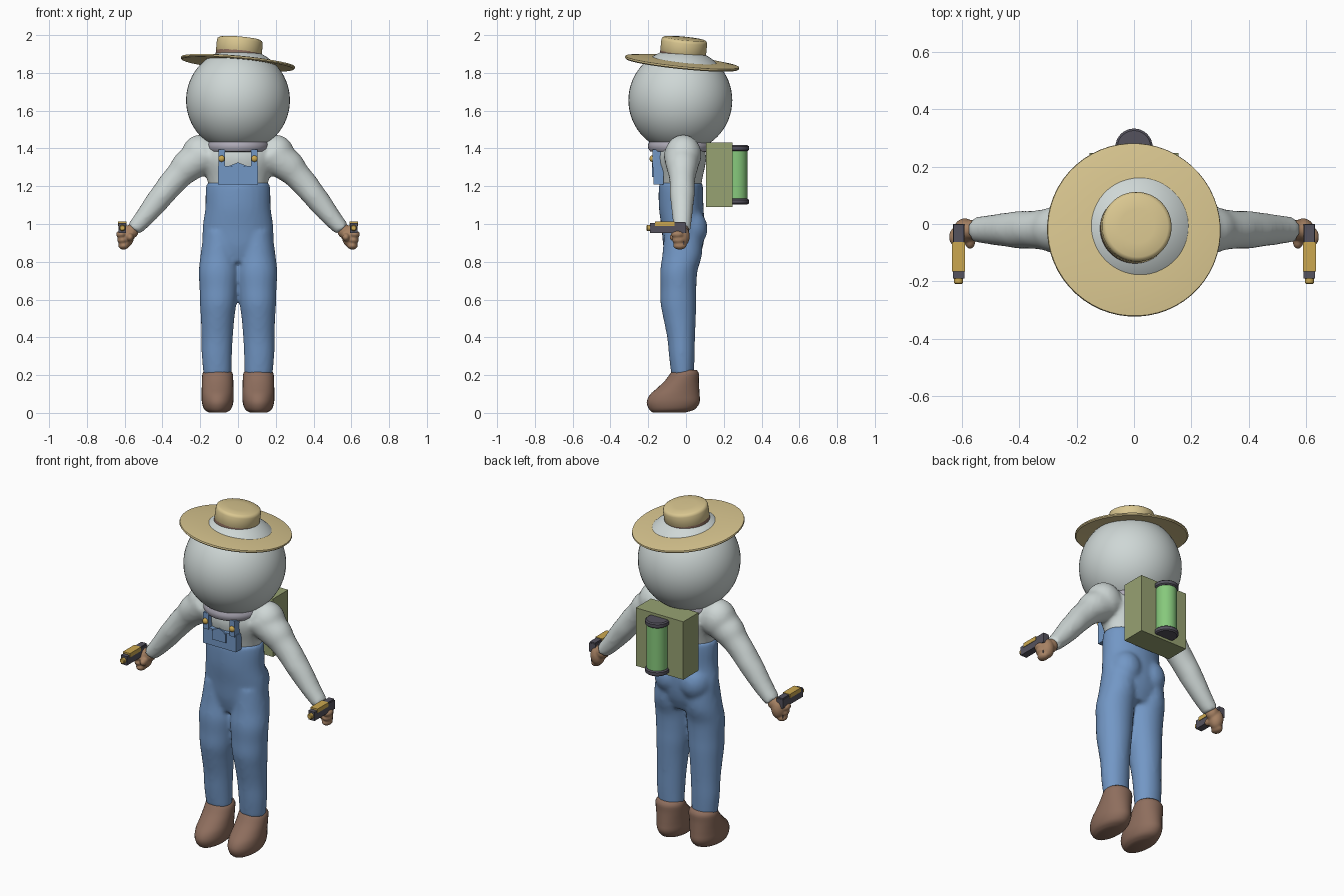
import bpy, bmesh, math
from mathutils import Vector, Matrix

if "Cube" in bpy.data.objects:
    bpy.data.objects.remove(bpy.data.objects["Cube"])

COLORS = {
    "pale_grey": (0.62, 0.68, 0.67), "denim_blue": (0.17, 0.31, 0.56),
    "boot_brown": (0.27, 0.155, 0.11), "skin_tan": (0.38, 0.22, 0.125),
    "straw": (0.70, 0.57, 0.28), "olive": (0.31, 0.36, 0.17),
    "glass_green": (0.24, 0.58, 0.20), "dark_grey": (0.09, 0.085, 0.11),
    "gold": (0.60, 0.39, 0.08), "collar_lavender": (0.43, 0.41, 0.48),
}
MATS = {}
for n, c in COLORS.items():
    MATS[n] = bpy.data.materials.new(n)
    MATS[n].diffuse_color = (*c, 1)


def finish(name, bm, mat, angle=35, matrix=None):
    """Turn a bmesh into a named, coloured, smooth-shaded object."""
    bmesh.ops.recalc_face_normals(bm, faces=bm.faces[:])
    me = bpy.data.meshes.new(name)
    bm.to_mesh(me)
    bm.free()
    me.materials.append(MATS[mat])
    me.shade_smooth()
    me.set_sharp_from_angle(angle=math.radians(angle))
    ob = bpy.data.objects.new(name, me)
    bpy.context.collection.objects.link(ob)
    if matrix:
        ob.matrix_world = matrix
    return ob


def blend(ob, voxel, steps):
    """Fuse overlapping volumes into one soft skin."""
    r = ob.modifiers.new("fuse", 'REMESH')
    r.mode, r.voxel_size, r.use_smooth_shade = 'VOXEL', voxel, True
    s = ob.modifiers.new("soften", 'SMOOTH')
    s.factor, s.iterations = 0.5, steps


def refine(rows, n=4):
    """Catmull-Rom upsampling of a list of rows."""
    out = []
    for i in range(len(rows) - 1):
        a, b, c, d = (rows[max(0, min(len(rows) - 1, i + k))] for k in (-1, 0, 1, 2))
        for j in range(n):
            t = j / n
            out.append([0.5 * (2 * q + (r - p) * t + (2 * p - 5 * q + 4 * r - s) * t * t
                               + (3 * q - p - 3 * r + s) * t ** 3)
                        for p, q, r, s in zip(a, b, c, d)])
    return out + [list(rows[-1])]


def loft(bm, rings, seg=28):
    """Skin closed rings given as (centre, u axis, v axis)."""
    loops = []
    for c, u, v in rings:
        loops.append([bm.verts.new(c + u * math.cos(k * math.tau / seg)
                                   + v * math.sin(k * math.tau / seg)) for k in range(seg)])
    for a, b in zip(loops, loops[1:]):
        for k in range(seg):
            m = (k + 1) % seg
            bm.faces.new((a[k], a[m], b[m], b[k]))
    bm.faces.new(loops[0])
    bm.faces.new(loops[-1])


def column(bm, rows, sx=1, n=4):
    """Upright loft from rows of (z, centre x, centre y, radius x, radius y)."""
    loft(bm, [(Vector((sx * cx, cy, z)), Vector((rx, 0, 0)), Vector((0, ry, 0)))
              for z, cx, cy, rx, ry in refine(rows, n)])


def ball(bm, c, r, seg=20):
    r = r if isinstance(r, tuple) else (r, r, r)
    bmesh.ops.create_uvsphere(bm, u_segments=seg, v_segments=seg * 2 // 3, radius=1,
                              matrix=Matrix.Translation(c) @ Matrix.Diagonal((*r, 1)))


def box(name, mat, x, y, z):
    bm = bmesh.new()
    c = [(q[0] + q[1]) / 2 for q in (x, y, z)]
    s = [q[1] - q[0] for q in (x, y, z)]
    bmesh.ops.create_cube(bm, size=1, matrix=Matrix.Translation(c) @ Matrix.Diagonal((*s, 1)))
    return finish(name, bm, mat)


def lathe(name, mat, profile, matrix, seg=56):
    """Revolve (radius, height) points around z."""
    bm = bmesh.new()
    loft(bm, [(Vector((0, 0, h)), Vector((r, 0, 0)), Vector((0, r, 0))) for r, h in profile], seg)
    return finish(name, bm, mat, 40, matrix)


# Head
bm = bmesh.new()
ball(bm, (0, -0.03, 1.655), 0.275, 48)
finish("head", bm, "pale_grey")

# Tilted straw hat: brim, band and crown
tilt = Matrix.Translation((0, -0.02, 1.858)) @ \
    Vector((0.09, 0.10, 1)).to_track_quat('Z', 'Y').to_matrix().to_4x4()
lathe("hat_brim", "straw", [(0.10, 0.002), (0.2, -0.002), (0.298, -0.012), (0.304, -0.006),
                            (0.302, 0.002), (0.25, 0.009), (0.17, 0.014), (0.10, 0.016)], tilt)
lathe("hat_band", "boot_brown", [(0.122, 0.01), (0.122, 0.052)], tilt)
lathe("hat_crown", "straw", [(0.119, 0.045), (0.122, 0.05), (0.122, 0.108), (0.118, 0.119),
                             (0.108, 0.125), (0.06, 0.128), (0.01, 0.129)], tilt)

# Collar ring
lathe("collar", "collar_lavender", [(0.13, -0.035), (0.155, -0.03), (0.165, -0.015), (0.166, 0.005),
                                    (0.158, 0.022), (0.13, 0.03)],
      Matrix.Translation((0, -0.035, 1.415)))

# Shirt: torso with both sleeves
bm = bmesh.new()
column(bm, [(1.13, 0, -0.025, 0.14, 0.095), (1.24, 0, -0.025, 0.165, 0.112),
            (1.34, 0, -0.025, 0.20, 0.132), (1.41, 0, -0.025, 0.19, 0.12),
            (1.455, 0, -0.025, 0.14, 0.09)])
for s in (-1, 1):
    ball(bm, (s * 0.20, -0.015, 1.365), (0.10, 0.098, 0.108))
    arm = [(0.17, 1.37, 0.10, 0.10), (0.265, 1.305, 0.088, 0.085), (0.31, 1.26, 0.073, 0.072),
           (0.36, 1.205, 0.069, 0.066), (0.40, 1.155, 0.064, 0.066), (0.44, 1.105, 0.061, 0.060),
           (0.50, 1.03, 0.050, 0.052), (0.552, 0.972, 0.041, 0.044)]
    loft(bm, [(Vector((s * x, -0.02, z)), Vector((s * 0.73, 0, 0.68)) * r, Vector((0, ry, 0)))
              for x, z, r, ry in refine(arm)])
blend(finish("shirt", bm, "pale_grey"), 0.012, 6)

# Overalls: hips, seat and both legs
bm = bmesh.new()
column(bm, [(0.80, 0, -0.02, 0.13, 0.08), (0.88, 0, -0.015, 0.182, 0.105),
            (0.98, 0, -0.015, 0.188, 0.115), (1.08, 0, -0.025, 0.174, 0.118),
            (1.17, 0, -0.027, 0.172, 0.118), (1.222, 0, -0.027, 0.166, 0.115)])
leg = [(0.20, 0.109, -0.018, 0.074, 0.060), (0.30, 0.112, -0.022, 0.080, 0.068),
       (0.40, 0.110, -0.026, 0.083, 0.074), (0.50, 0.108, -0.034, 0.089, 0.086),
       (0.58, 0.105, -0.040, 0.097, 0.095), (0.66, 0.103, -0.040, 0.101, 0.095),
       (0.75, 0.102, -0.038, 0.106, 0.099), (0.84, 0.100, -0.020, 0.098, 0.105),
       (0.96, 0.092, -0.015, 0.090, 0.10)]
for s in (-1, 1):
    column(bm, leg, s)
    ball(bm, (s * 0.082, 0.02, 0.975), (0.09, 0.095, 0.105))
blend(finish("overalls", bm, "denim_blue"), 0.012, 6)

# Bib, pocket, straps and buttons
box("bib", "denim_blue", (-0.107, 0.107), (-0.172, -0.12), (1.21, 1.308))
box("bib_pocket", "denim_blue", (-0.045, 0.045), (-0.179, -0.15), (1.25, 1.303))
bm = bmesh.new()
loft(bm, [(Vector((0, y, 1.308)), Vector((0.045, 0, 0)), Vector((0, 0, 0.018)))
          for y in (-0.18, -0.172)], 4)
finish("pocket_flap", bm, "denim_blue")
for s in (-1, 1):
    side = "left" if s > 0 else "right"
    box(side + "_strap", "denim_blue", (s * 0.086 - 0.017, s * 0.086 + 0.017), (-0.178, -0.13), (1.30, 1.395))
    bm = bmesh.new()
    ball(bm, (s * 0.087, -0.181, 1.346), (0.017, 0.012, 0.017), 16)
    finish(side + "_button", bm, "gold")

    # Boot
    bm = bmesh.new()
    column(bm, [(0.002, s * 0.108, -0.09, 0.045, 0.085), (0.018, s * 0.108, -0.075, 0.070, 0.120),
                (0.055, s * 0.108, -0.068, 0.083, 0.140), (0.095, s * 0.108, -0.060, 0.085, 0.132),
                (0.13, s * 0.108, -0.042, 0.084, 0.112), (0.17, s * 0.108, -0.022, 0.083, 0.090),
                (0.208, s * 0.108, -0.008, 0.080, 0.076), (0.226, s * 0.108, -0.006, 0.068, 0.064)], 1, 3)
    finish(side + "_boot", bm, "boot_brown", 60)

    # Fist: palm, wrist, curled fingers and thumb
    bm = bmesh.new()
    ball(bm, (s * 0.590, -0.022, 0.935), (0.040, 0.042, 0.058))
    ball(bm, (s * 0.562, -0.02, 0.962), (0.036, 0.036, 0.038))
    for k, z in enumerate((0.945, 0.915, 0.885)):
        ball(bm, (s * (0.618 - 0.006 * k), -0.045 + 0.006 * k, z), (0.028, 0.036, 0.021), 14)
    ball(bm, (s * 0.572, -0.058, 0.93), (0.020, 0.030, 0.022), 14)
    blend(finish(side + "_hand", bm, "skin_tan"), 0.006, 3)

    # Hand-held blaster: body, gold cover, grip and muzzle
    gx = s * 0.612
    w = lambda h: (gx - h, gx + h)
    box(side + "_blaster_body", "dark_grey", w(0.020), (-0.19, 0.0), (0.952, 1.004))
    box(side + "_blaster_cover", "gold", w(0.0225), (-0.165, -0.062), (0.99, 1.014))
    box(side + "_blaster_rear", "dark_grey", w(0.017), (-0.062, -0.002), (1.0, 1.011))
    box(side + "_blaster_grip", "dark_grey", w(0.014), (-0.045, -0.01), (0.89, 0.96))
    lathe(side + "_blaster_muzzle", "gold", [(0.016, 0), (0.016, 0.020), (0.012, 0.024)],
          Matrix.Translation((gx, -0.185, 0.979)) @ Matrix.Rotation(math.pi / 2, 4, 'X'), 16)

# Backpack with a glass tank between two caps
box("backpack", "olive", (-0.155, 0.155), (0.105, 0.247), (1.09, 1.432))
at = Matrix.Translation((0, 0.268, 0))
lathe("tank_glass", "glass_green", [(0.057, 1.12), (0.057, 1.40)], at, 32)
for name, z in (("tank_cap_bottom", 1.104), ("tank_cap_top", 1.387)):
    lathe(name, "dark_grey", [(0.058, z), (0.065, z + 0.006), (0.065, z + 0.024), (0.058, z + 0.03)], at, 32)

for m in bpy.data.materials:
    if m.users and not m.is_grease_pencil:
        m.use_nodes = True
        m.node_tree.nodes["Principled BSDF"].inputs["Base Color"].default_value = m.diffuse_color
